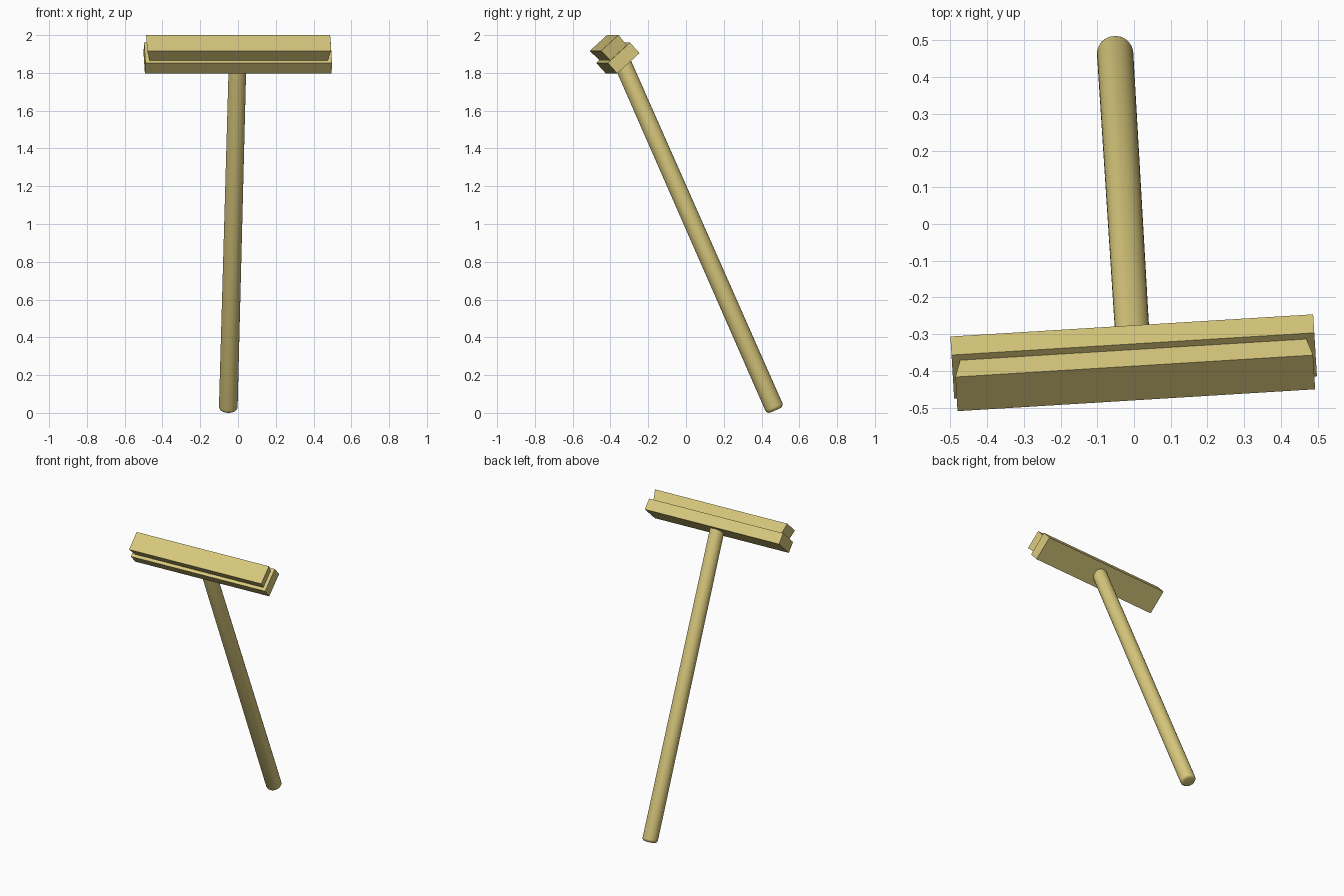
import bpy, bmesh
from math import radians
from mathutils import Matrix, Vector

cube = bpy.data.objects.get("Cube")
if cube:
    bpy.data.objects.remove(cube, do_unlink=True)

# Single tan colour
tan = bpy.data.materials.new("tan")
tan.use_nodes = True
colour = (0.68, 0.57, 0.2, 1)
tan.diffuse_color = colour
tan.node_tree.nodes["Principled BSDF"].inputs["Base Color"].default_value = colour

# Pose: the whole broom turns slightly about z, parts lean towards the front
YAW = Matrix.Translation((-0.023, 0, 0)) @ Matrix.Rotation(radians(3.5), 4, 'Z')


def pose(y, z, lean):
    return YAW @ Matrix.Translation((0, y, z)) @ Matrix.Rotation(radians(lean), 4, 'X')


def finish(name, bm, matrix):
    mesh = bpy.data.meshes.new(name)
    bmesh.ops.recalc_face_normals(bm, faces=bm.faces)
    bm.to_mesh(mesh)
    bm.free()
    mesh.materials.append(tan)
    obj = bpy.data.objects.new(name, mesh)
    bpy.context.collection.objects.link(obj)
    obj.matrix_world = matrix
    return obj


def tapered_block(name, base, tip, height, matrix):
    """Block standing on its local z = 0, with base and tip (length, width)."""
    bm = bmesh.new()
    bmesh.ops.create_cube(bm, size=1)
    for v in bm.verts:
        length, width = tip if v.co.z > 0 else base
        v.co = Vector((v.co.x * length, v.co.y * width, (v.co.z + 0.5) * height))
    return finish(name, bm, matrix)


# Head: backing board and flared bristles
HEAD = pose(-0.336, 1.851, 42.3)
BOARD = 0.075
tapered_block("head_board", (0.99, 0.16), (0.99, 0.16), BOARD, HEAD)
tapered_block("bristles", (0.945, 0.118), (0.976, 0.126), 0.071,
              HEAD @ Matrix.Translation((0, 0, BOARD)))

# Handle: slightly tapered pole with rounded ends, sunk into the board
LENGTH = 2.03
bm = bmesh.new()
bmesh.ops.create_cone(bm, cap_ends=True, segments=32, radius1=0.0495, radius2=0.0465,
                      depth=LENGTH, matrix=Matrix.Translation((0, 0, LENGTH / 2)))
rims = [e for e in bm.edges if abs(e.verts[0].co.z - e.verts[1].co.z) < 0.01]
bmesh.ops.bevel(bm, geom=rims, offset=0.02, segments=4, profile=0.5, affect='EDGES')
handle = finish("handle", bm, pose(0.474, 0.014, 23.8))

bpy.ops.object.select_all(action='DESELECT')
handle.select_set(True)
bpy.context.view_layer.objects.active = handle
bpy.ops.object.shade_smooth_by_angle(angle=radians(40))
